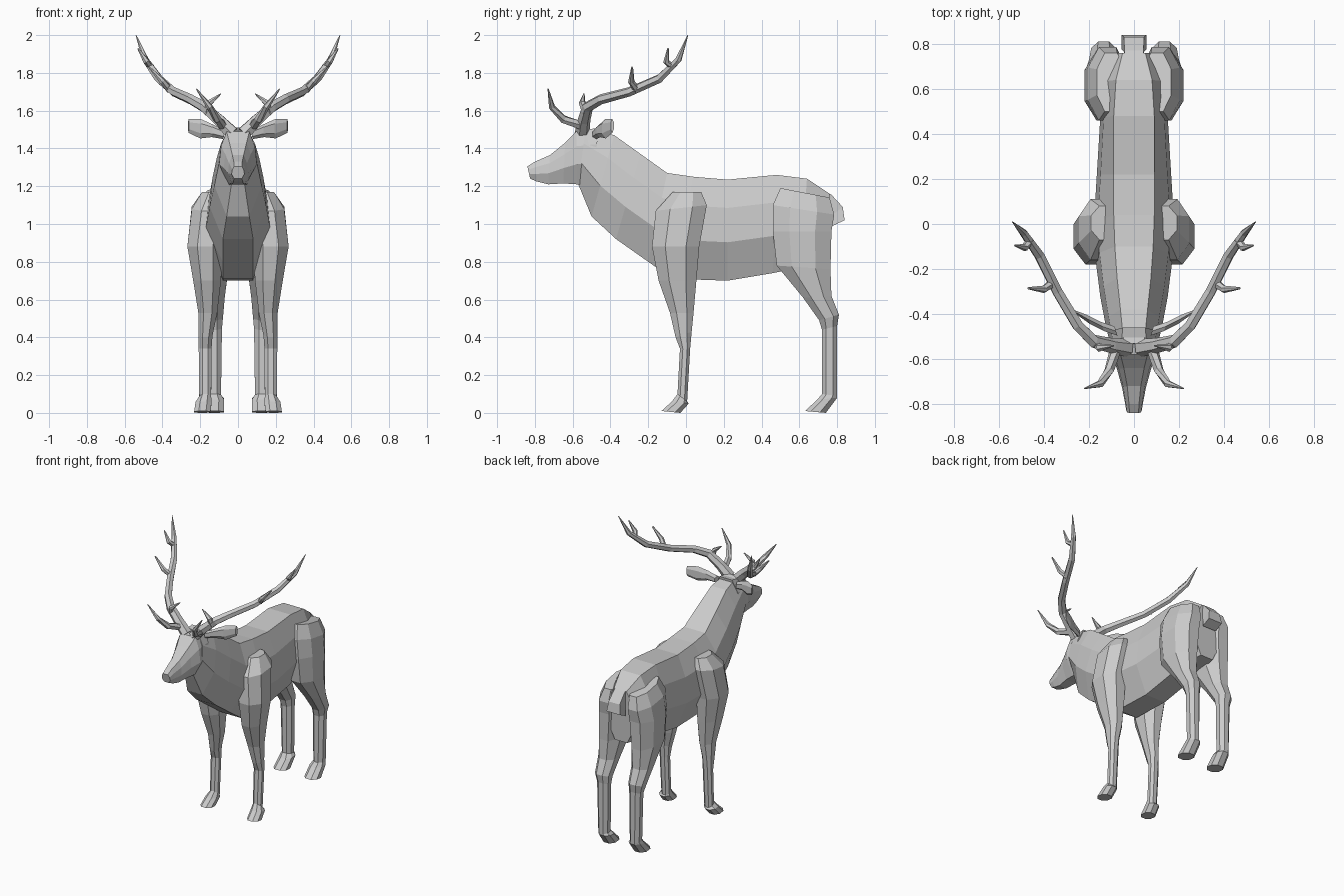
import bpy, bmesh
from mathutils import Vector
from math import cos, sin, pi


def loft(name, rings, mirror=False):
    """Skin equal-length rings of points, cap both ends, optionally mirror in x."""
    bm = bmesh.new()
    loops = [[bm.verts.new(p) for p in r] for r in rings]
    n = len(loops[0])
    for a, b in zip(loops, loops[1:]):
        for i in range(n):
            j = (i + 1) % n
            bm.faces.new((a[i], a[j], b[j], b[i]))
    bm.faces.new(loops[0][::-1])
    bm.faces.new(loops[-1])
    bmesh.ops.recalc_face_normals(bm, faces=bm.faces)
    me = bpy.data.meshes.new(name)
    bm.to_mesh(me)
    bm.free()
    ob = bpy.data.objects.new(name, me)
    bpy.context.collection.objects.link(ob)
    if mirror:
        m = ob.modifiers.new("mirror", 'MIRROR')
        m.use_mirror_merge = False
    return ob


def trunk_ring(yt, zt, yb, zb, w, tw, bw):
    """Eight-sided symmetric section between a top and a bottom point."""
    half = [(tw, 0), (w * .9, .28), (w, .62), (bw, 1)]
    pts = [(x, yt + (yb - yt) * t, zt + (zb - zt) * t) for x, t in half]
    return pts + [(-x, y, z) for x, y, z in reversed(pts)]


def leg_ring(yf, zf, yb, zb, x0, x1):
    """Chamfered rectangle, possibly tilted from front to back."""
    uv = [(0, .28), (0, .72), (.28, 1), (.72, 1), (1, .72), (1, .28), (.72, 0), (.28, 0)]
    return [(x0 + (x1 - x0) * v, yf + (yb - yf) * u, zf + (zb - zf) * u) for u, v in uv]


def tube(name, pts, radii, sides=6):
    """Tapered faceted tube along a path."""
    pts = [Vector(p) for p in pts]
    rings = []
    for i, p in enumerate(pts):
        d = (pts[min(i + 1, len(pts) - 1)] - pts[max(i - 1, 0)]).normalized()
        s = d.cross(Vector((1, -1, 0))).normalized()
        u = s.cross(d)
        rings.append([p + radii[i] * (s * cos(2 * pi * k / sides) + u * sin(2 * pi * k / sides))
                      for k in range(sides)])
    return loft(name, rings, True)


# neck, chest, belly and rump
loft("body", [trunk_ring(*r) for r in [
    (-.53, 1.51, -.57, 1.21, .10, .045, .035),
    (-.38, 1.47, -.50, 1.04, .125, .06, .06),
    (-.24, 1.37, -.37, .92, .15, .075, .08),
    (-.10, 1.27, -.20, .80, .17, .085, .08),
    (.04, 1.25, -.07, .71, .18, .09, .08),
    (.22, 1.235, .22, .70, .165, .09, .08),
    (.48, 1.26, .46, .74, .15, .09, .08),
    (.64, 1.24, .61, .77, .16, .08, .07),
    (.76, 1.16, .75, .78, .12, .05, .05)]])

# head and muzzle
loft("head", [trunk_ring(*r) for r in [
    (-.46, 1.51, -.50, 1.20, .10, .05, .05),
    (-.58, 1.49, -.575, 1.21, .10, .06, .045),
    (-.64, 1.43, -.65, 1.215, .075, .045, .04),
    (-.72, 1.365, -.73, 1.21, .053, .03, .03),
    (-.80, 1.33, -.79, 1.225, .04, .022, .025),
    (-.84, 1.305, -.825, 1.24, .034, .02, .02)]])

# front legs with shoulders and hooves
loft("front_leg", [leg_ring(*r) for r in [
    (-.07, 1.17, .08, 1.17, .06, .19),
    (-.16, 1.07, .11, 1.10, .06, .245),
    (-.18, .88, .07, .88, .08, .268),
    (-.145, .70, .055, .70, .09, .237),
    (-.085, .53, .04, .53, .11, .21),
    (-.055, .40, .03, .43, .135, .208),
    (-.032, .34, .022, .34, .14, .208),
    (-.045, .10, .006, .06, .142, .205),
    (-.075, .06, .015, .05, .14, .225),
    (-.13, .01, -.03, 0, .145, .232)]], True)

# hind legs with thighs and hooves
loft("hind_leg", [leg_ring(*r) for r in [
    (.50, 1.19, .76, 1.14, .04, .165),
    (.46, 1.10, .785, 1.05, .03, .205),
    (.46, .96, .77, .96, .03, .22),
    (.48, .78, .765, .76, .05, .215),
    (.62, .61, .77, .62, .07, .20),
    (.705, .49, .81, .52, .08, .19),
    (.72, .44, .80, .46, .085, .175),
    (.72, .10, .80, .09, .09, .165),
    (.695, .07, .80, .08, .075, .17),
    (.63, .01, .74, 0, .075, .175)]], True)

# tail
loft("tail", [[(-w, yt, zt), (w, yt, zt), (w, yb, zb), (-w, yb, zb)] for yt, zt, yb, zb, w in [
    (.70, 1.19, .70, 1.08, .045), (.77, 1.155, .755, 1.07, .042),
    (.83, 1.09, .765, 1.04, .045), (.84, 1.02, .775, .99, .055)]])

# ears, flattened and swept back
loft("ear", [[(x + .3 * t * b, y + t * b, z + h * a) for a, b in
              [(-1, 0), (-.5, 1), (.5, 1), (1, 0), (.5, -1), (-.5, -1)]]
             for x, y, z, h, t in [
    (.08, -.475, 1.475, .025, .02), (.14, -.455, 1.495, .035, .02),
    (.20, -.425, 1.505, .052, .02), (.262, -.39, 1.52, .037, .008)]], True)

# antlers: main beam and tines
tube("antler_beam",
     [(.03, -.55, 1.48), (.10, -.54, 1.55), (.18, -.52, 1.62), (.25, -.45, 1.66),
      (.34, -.30, 1.70), (.42, -.14, 1.77), (.49, -.04, 1.87), (.54, .01, 2.0)],
     [.04, .034, .03, .027, .025, .024, .018, .002])
tube("brow_tine", [(.08, -.55, 1.52), (.11, -.65, 1.555), (.15, -.71, 1.62), (.22, -.73, 1.715)],
     [.026, .022, .017, .003])
tube("inner_tine", [(.165, -.53, 1.59), (.155, -.55, 1.64), (.09, -.54, 1.69)],
     [.02, .018, .003])
tube("middle_tine", [(.36, -.26, 1.71), (.40, -.29, 1.755), (.47, -.285, 1.83)],
     [.02, .017, .005])
tube("upper_tine", [(.46, -.07, 1.83), (.485, -.105, 1.86), (.53, -.095, 1.93)],
     [.018, .017, .004])
